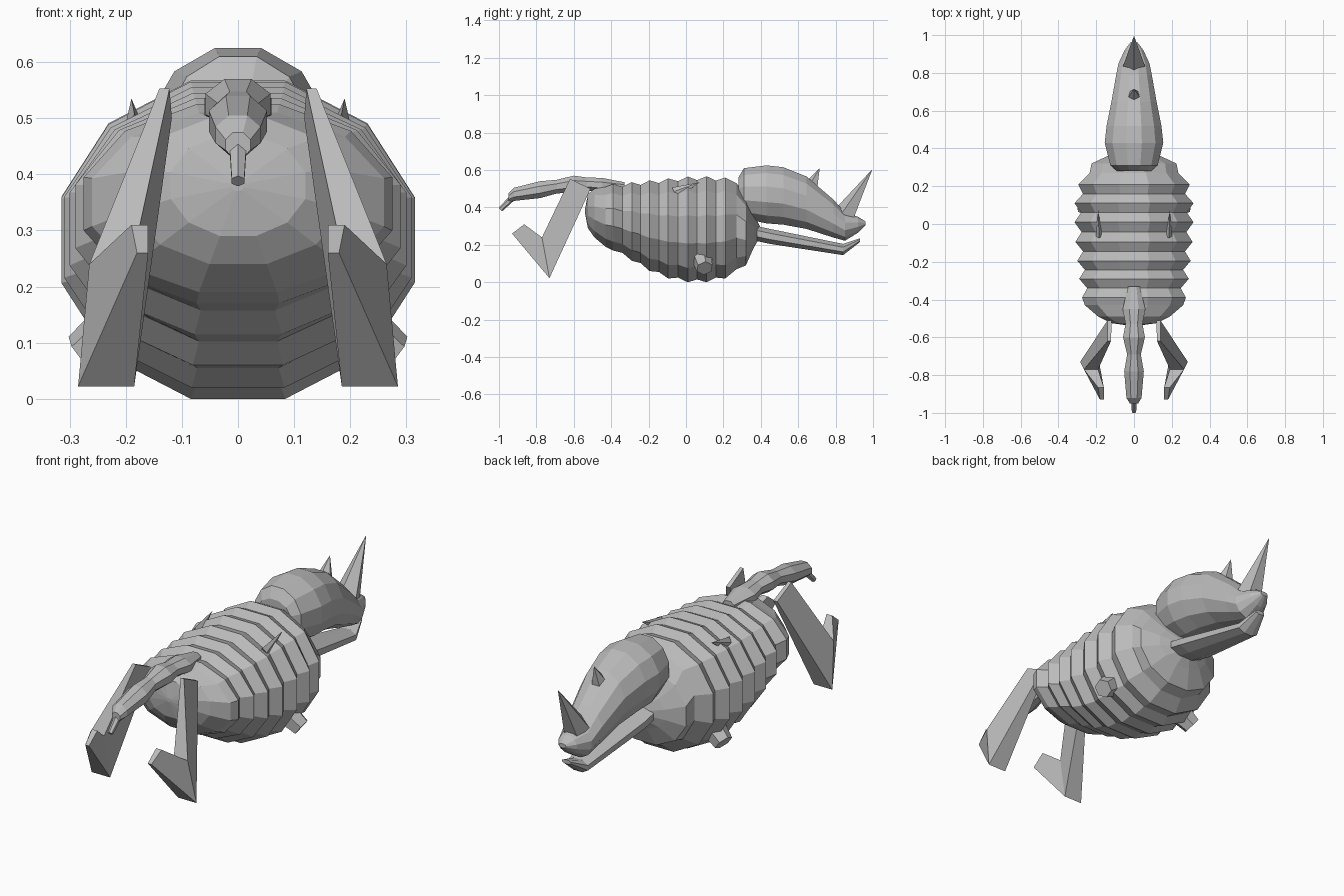
import bpy
import bmesh
from math import cos, sin, pi
from mathutils import Vector, Matrix

if "Cube" in bpy.data.objects:
    bpy.data.objects.remove(bpy.data.objects["Cube"], do_unlink=True)

grey = bpy.data.materials.new("plain grey")
grey.use_nodes = True
colour = (0.5, 0.5, 0.5, 1)
grey.diffuse_color = colour
grey.node_tree.nodes["Principled BSDF"].inputs["Base Color"].default_value = colour


def finish(name, bm):
    bmesh.ops.recalc_face_normals(bm, faces=bm.faces)
    mesh = bpy.data.meshes.new(name)
    bm.to_mesh(mesh)
    bm.free()
    mesh.materials.append(grey)
    obj = bpy.data.objects.new(name, mesh)
    bpy.context.collection.objects.link(obj)
    return obj


def skin(name, rings):
    """Bridge equal rings of points and cap both ends."""
    bm = bmesh.new()
    loops = [[bm.verts.new(p) for p in ring] for ring in rings]
    n = len(loops[0])
    for a, b in zip(loops, loops[1:]):
        for i in range(n):
            j = (i + 1) % n
            bm.faces.new((a[i], a[j], b[j], b[i]))
    bm.faces.new(loops[0])
    bm.faces.new(loops[-1])
    return finish(name, bm)


def loft(name, sections, n):
    """Sections along y: (y, half width, top z, bottom z)."""
    rings = []
    for y, w, top, low in sections:
        k = 1 / cos(pi / n)
        angles = [(i + 0.5) * 2 * pi / n for i in range(n)]
        rings.append([(w * k * cos(t), y,
                       (top + low) / 2 + (top - low) / 2 * k * sin(t))
                      for t in angles])
    return skin(name, rings)


def spike(name, base, tip, r1, r2=0.0, sides=5, squash=1.0):
    base, tip = Vector(base), Vector(tip)
    axis = tip - base
    turn = axis.to_track_quat('Z', 'Y').to_matrix().to_4x4()
    place = (Matrix.Translation((base + tip) / 2) @ turn
             @ Matrix.Diagonal((squash, 1, 1, 1)))
    bm = bmesh.new()
    bmesh.ops.create_cone(bm, cap_ends=True, segments=sides, radius1=r1,
                          radius2=r2, depth=axis.length, matrix=place)
    return finish(name, bm)


# Ribbed body: ridges alternate with grooves, between rounded ends
ridges = [(-.39, .275, .525, .17), (-.29, .29, .535, .115), (-.195, .30, .545, .06),
          (-.095, .31, .555, .02), (.01, .315, .565, 0), (.11, .315, .567, 0),
          (.21, .295, .56, .02)]
body = [(-.54, .01, .39, .37), (-.525, .12, .47, .29), (-.49, .19, .50, .24),
        (-.43, .26, .51, .19)]
for a, b in zip(ridges, ridges[1:]):
    y, w, top, low = [(p + q) / 2 for p, q in zip(a, b)]
    body += [a, (y, w - .035, top - .02, low + .015)]
body += [ridges[-1], (.27, .235, .53, .07), (.32, .225, .46, .09),
         (.36, .14, .37, .18), (.40, .02, .29, .25)]
loft("body", body, 12)

# Head and lower jaw
loft("head", [(.28, .09, .56, .40), (.31, .125, .61, .34), (.43, .155, .625, .315),
              (.52, .145, .615, .308), (.645, .12, .565, .285), (.785, .095, .445, .24),
              (.85, .082, .375, .222), (.92, .05, .35, .265), (.96, .02, .325, .305)], 12)
loft("lower_jaw", [(.38, .09, .30, .22), (.45, .09, .285, .205),
                   (.84, .055, .205, .145), (.93, .025, .235, .215)], 8)

# Horns
spike("snout_horn", (0, .85, .36), (0, .997, .605), .062)
spike("brow_horn", (0, .67, .51), (0, .715, .612), .042)

# Knobbly tail with a thin tip
loft("tail", [(-.33, .03, .535, .49), (-.45, .06, .558, .48), (-.53, .045, .56, .49),
              (-.60, .058, .57, .48), (-.69, .036, .548, .475), (-.78, .052, .54, .45),
              (-.92, .04, .505, .435), (-.95, .022, .475, .43)], 8)
spike("tail_tip", (0, -.92, .46), (0, -.993, .388), .018, .013, 6)

for side, s in (("left", 1), ("right", -1)):
    # Bent hind leg: hip, knee and foot sections
    def section(upper, lower, xs):
        return [(s * xs[0], *upper), (s * xs[1], *upper),
                (s * xs[2], *lower), (s * xs[3], *lower)]
    skin(side + "_hind_leg", [
        section((-.62, .553), (-.51, .50), (.122, .14, .14, .118)),
        section((-.77, .24), (-.73, .022), (.19, .265, .285, .185)),
        section((-.865, .31), (-.93, .26), (.16, .19, .18, .16))])
    # Belly stub and small shoulder barb
    spike(side + "_belly_stub", (s * .18, .08, .15), (s * .275, .10, .075),
          .062, .045, 6)
    spike(side + "_shoulder_barb", (s * .185, -.06, .475), (s * .19, .075, .535),
          .035, 0, 5, .5)
